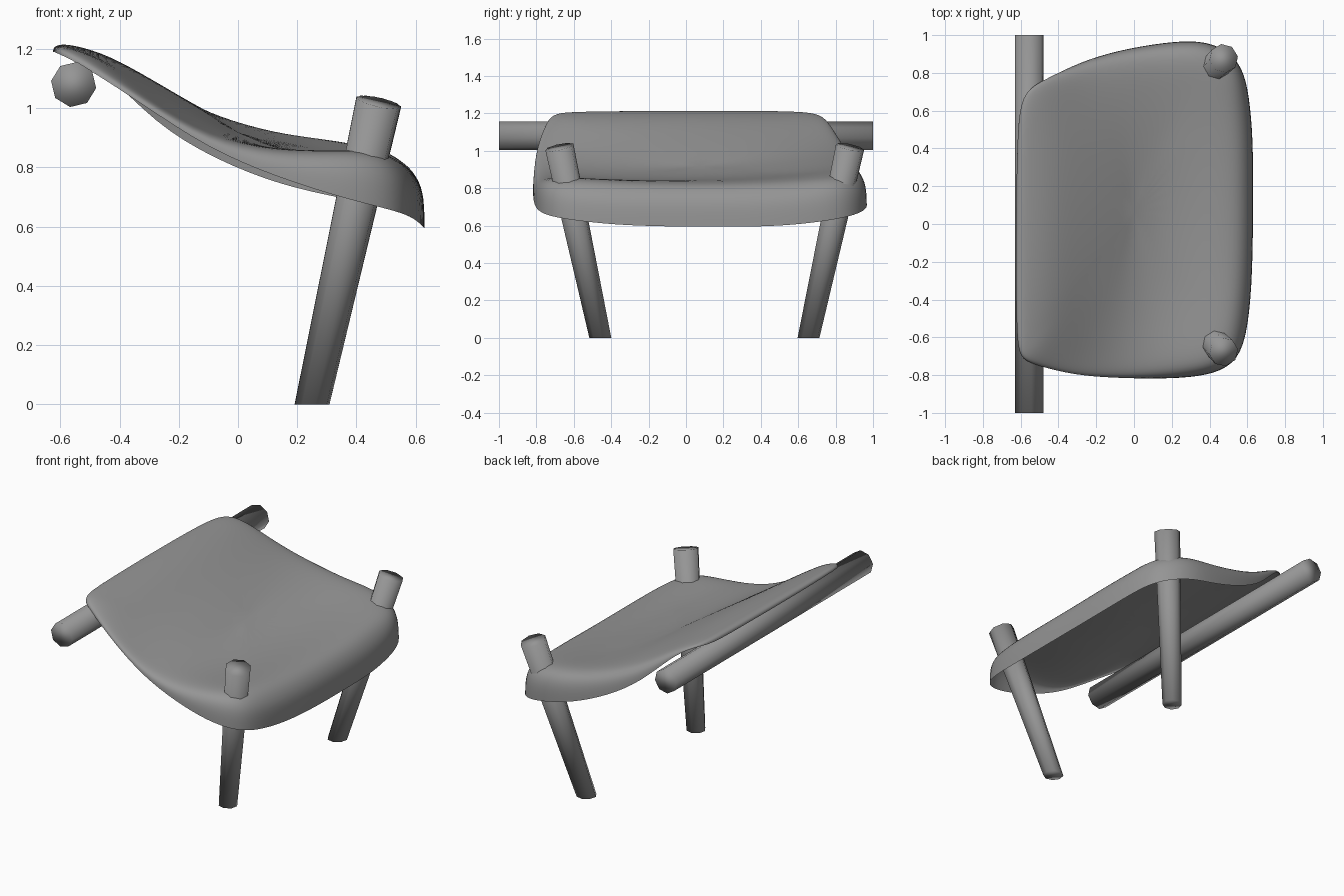
import bpy, bmesh, math
from mathutils import Vector

cube = bpy.data.objects.get("Cube")
if cube:
    bpy.data.objects.remove(cube, do_unlink=True)

grey = bpy.data.materials.new("plain grey")
grey.use_nodes = True
colour = (0.3, 0.3, 0.3, 1)
grey.diffuse_color = colour
grey.node_tree.nodes["Principled BSDF"].inputs["Base Color"].default_value = colour


def make_object(name, bm):
    bmesh.ops.recalc_face_normals(bm, faces=bm.faces)
    for f in bm.faces:
        f.smooth = True
    mesh = bpy.data.meshes.new(name)
    bm.to_mesh(mesh)
    bm.free()
    mesh.materials.append(grey)
    obj = bpy.data.objects.new(name, mesh)
    bpy.context.collection.objects.link(obj)
    return obj


def pole(name, start, end, r_start, r_end, flat_foot=False):
    """Eight-sided tapered pole; a flat foot is cut level with the ground."""
    start, end = Vector(start), Vector(end)
    axis = (end - start).normalized()
    turn = axis.to_track_quat('Z', 'Y')
    bm = bmesh.new()
    rings = []
    for centre, radius, level in ((start, r_start, flat_foot), (end, r_end, False)):
        ring = []
        for i in range(8):
            a = math.tau * (i + 0.2) / 8
            p = centre + turn @ Vector((math.cos(a), math.sin(a), 0)) * radius
            if level:
                p -= axis * ((p.z - centre.z) / axis.z)
            ring.append(bm.verts.new(p))
        rings.append(ring)
    for i in range(8):
        j = (i + 1) % 8
        bm.faces.new((rings[0][i], rings[0][j], rings[1][j], rings[1][i]))
    bm.faces.new(rings[0])
    bm.faces.new(rings[1])
    return make_object(name, bm)


def interp(table, x):
    if x <= table[0][0]:
        return table[0][1]
    for (x0, z0), (x1, z1) in zip(table, table[1:]):
        if x <= x1:
            return z0 + (z1 - z0) * (x - x0) / (x1 - x0)
    return table[-1][1]


# Poles
pole("back_rail", (-0.555, -1, 1.08), (-0.555, 1, 1.08), 0.077, 0.077)
pole("right_post", (0.25, -0.458, 0), (0.475, -0.677, 1.02), 0.058, 0.078, True)
pole("left_post", (0.25, 0.655, 0), (0.475, 0.877, 1.02), 0.058, 0.078, True)

# Canopy: outline in plan, and heights along its length
outline = [(-0.625, 0), (-0.625, -0.35), (-0.62, -0.6), (-0.605, -0.71), (-0.53, -0.745),
           (-0.32, -0.8), (-0.1, -0.815), (0.13, -0.82), (0.35, -0.81), (0.5, -0.765),
           (0.585, -0.66), (0.62, -0.4), (0.63, -0.1), (0.63, 0.2), (0.63, 0.45),
           (0.61, 0.68), (0.575, 0.83), (0.49, 0.925), (0.35, 0.975), (0.15, 0.96),
           (-0.08, 0.92), (-0.28, 0.86), (-0.45, 0.775), (-0.56, 0.72), (-0.61, 0.62), (-0.62, 0.35)]
right_side = [(-0.6, 1.215), (-0.47, 1.165), (-0.24, 0.975), (0, 0.86), (0.2, 0.86), (0.5, 0.87), (0.6, 0.84)]
middle = [(-0.6, 1.22), (-0.47, 1.195), (-0.24, 1.05), (0, 0.9), (0.2, 0.842), (0.45, 0.842), (0.6, 0.82)]
left_side = [(-0.6, 1.22), (-0.47, 1.17), (-0.24, 1.03), (0, 0.948), (0.15, 0.917), (0.37, 0.895), (0.6, 0.85)]
hem = [(-0.62, 1.19), (-0.5, 1.135), (-0.38, 1.05), (-0.29, 0.955), (-0.18, 0.88),
       (0.04, 0.765), (0.2, 0.725), (0.42, 0.685), (0.59, 0.635), (0.63, 0.595)]
MID_Y = 0.07
STATIONS = ((-0.73, right_side), (-0.2, middle), (0.87, left_side))


def cloth_height(x, y):
    """Smooth sag through the right, middle and left profiles."""
    y = max(-0.73, min(0.87, y))
    total = 0
    for ya, table in STATIONS:
        weight = 1
        for yb, _ in STATIONS:
            if yb != ya:
                weight *= (y - yb) / (ya - yb)
        total += weight * interp(table, x)
    return total


def hem_height(x, y):
    z = interp(hem, x)
    if y < -0.7 and -0.45 < x < 0.3:
        z += 0.025
    elif y > 0.6 and -0.6 < x < -0.4:
        z += 0.03
    return z


# Rings as (plan scale, share of the way up at the sides, the same at the front)
bm = bmesh.new()
rings = []
for scale, side_rise, front_rise in ((1, 0, 0), (0.998, 0.5, 0.47), (0.965, 0.87, 0.75),
                                     (0.88, 1, 1), (0.7, 1, 1), (0.48, 1, 1), (0.24, 1, 1)):
    ring = []
    for px, py in outline:
        x, y = px * scale, MID_Y + (py - MID_Y) * scale
        low = hem_height(px, py)
        rise = front_rise if px > 0.58 else side_rise
        ring.append(bm.verts.new((x, y, low + (cloth_height(x, y) - low) * rise)))
    rings.append(ring)
count = len(outline)
for a, b in zip(rings, rings[1:]):
    for i in range(count):
        j = (i + 1) % count
        bm.faces.new((a[i], a[j], b[j], b[i]))
hub = bm.verts.new((0, MID_Y, cloth_height(0, MID_Y)))
for i in range(count):
    bm.faces.new((rings[-1][i], rings[-1][(i + 1) % count], hub))
canopy = make_object("canopy", bm)
sub = canopy.modifiers.new("soften", 'SUBSURF')
sub.levels = sub.render_levels = 2
